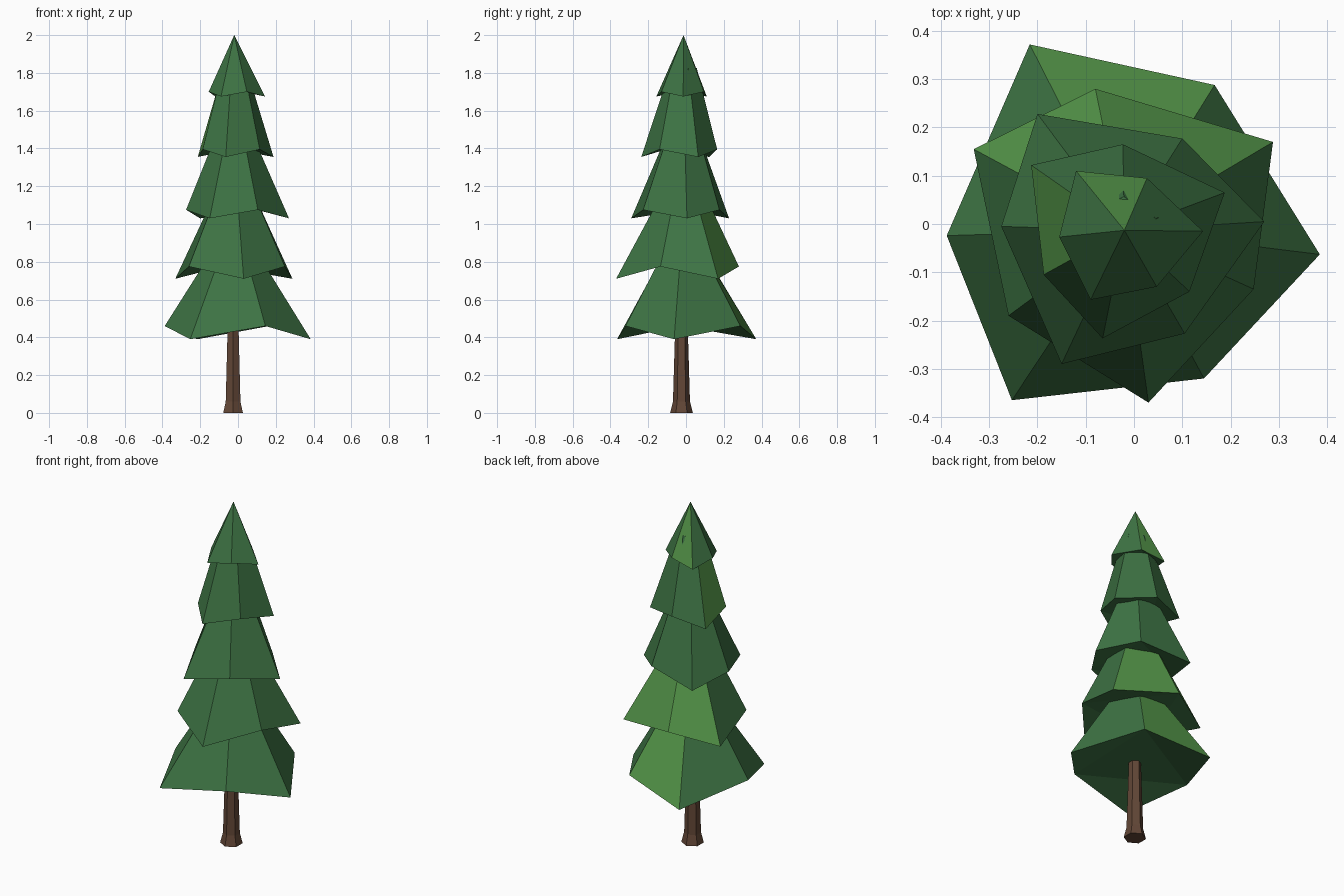
import bpy, bmesh, math

if "Cube" in bpy.data.objects:
    bpy.data.objects.remove(bpy.data.objects["Cube"])

CX, CY = -0.02, -0.013   # tree axis


def material(name, rgb):
    m = bpy.data.materials.new(name)
    m.diffuse_color = (*rgb, 1)
    m.use_nodes = True
    m.node_tree.nodes["Principled BSDF"].inputs["Base Color"].default_value = m.diffuse_color
    return m


GREEN = material("needle_green", (0.048, 0.174, 0.058))
LIGHT = material("light_green", (0.088, 0.300, 0.066))
BROWN = material("bark_brown", (0.122, 0.062, 0.037))


def finish(bm, name, mats):
    bmesh.ops.recalc_face_normals(bm, faces=bm.faces)
    mesh = bpy.data.meshes.new(name)
    bm.to_mesh(mesh)
    bm.free()
    for m in mats:
        mesh.materials.append(m)
    bpy.context.collection.objects.link(bpy.data.objects.new(name, mesh))


def tier(name, rim, low, high, top_z, top_r, light):
    """Six-sided skirt whose rim corners alternate between low and high."""
    bm = bmesh.new()
    base = [bm.verts.new((x, y, high if i % 2 else low)) for i, (x, y) in enumerate(rim)]
    if top_r:
        top = []
        for x, y in rim:
            a = math.atan2(y - CY, x - CX)
            top.append(bm.verts.new((CX + top_r * math.cos(a), CY + top_r * math.sin(a), top_z)))
        bm.faces.new(top)
    else:
        apex = bm.verts.new((CX, CY, top_z))
    for i in range(6):
        j = (i + 1) % 6
        ring = (base[i], base[j], top[j], top[i]) if top_r else (base[i], base[j], apex)
        bm.faces.new(ring).material_index = int(i in light)
    # underside: drooping corner flaps around a flat centre
    bm.faces.new((base[1], base[3], base[5]))
    for i in (0, 2, 4):
        bm.faces.new((base[i - 1], base[i], base[i + 1]))
    finish(bm, name, [GREEN, LIGHT])


# Foliage tiers, bottom to top; each rim starts at a low back-left corner
tier("foliage_tier_1", [(-.216, .372), (.167, .288), (.385, -.063), (.145, -.32),
                        (-.253, -.365), (-.388, -.024)], .39, .46, .86, .115, {0})
tier("foliage_tier_2", [(-.332, .155), (-.08, .28), (.288, .17), (.248, -.135),
                        (.03, -.37), (-.26, -.19)], .71, .775, 1.18, .105, {0, 1})
tier("foliage_tier_3", [(-.2, .228), (.1, .177), (.27, .005), (.105, -.227),
                        (-.15, -.29), (-.275, -.005)], 1.03, 1.075, 1.50, .085, set())
tier("foliage_tier_4", [(-.213, .122), (-.023, .165), (.188, .065), (.115, -.14),
                        (-.065, -.237), (-.187, -.105)], 1.355, 1.395, 1.825, .07, {5})
tier("foliage_tier_5", [(-.12, .11), (.027, .095), (.143, -.015), (.047, -.13),
                        (-.09, -.157), (-.155, -.027)], 1.675, 1.70, 2.0, 0, {0})

# Trunk: six-sided with a flared foot
bm = bmesh.new()
rings = []
for r, z in ((.06, 0), (.045, .06), (.034, .43), (.03, .6)):
    rings.append([bm.verts.new((-.026 + r * math.cos(math.radians(30 + 60 * k)),
                                -.024 + r * math.sin(math.radians(30 + 60 * k)), z))
                  for k in range(6)])
for a, b in zip(rings, rings[1:]):
    for k in range(6):
        n = (k + 1) % 6
        bm.faces.new((a[k], a[n], b[n], b[k]))
bm.faces.new(rings[0])
bm.faces.new(rings[-1])
finish(bm, "trunk", [BROWN])
